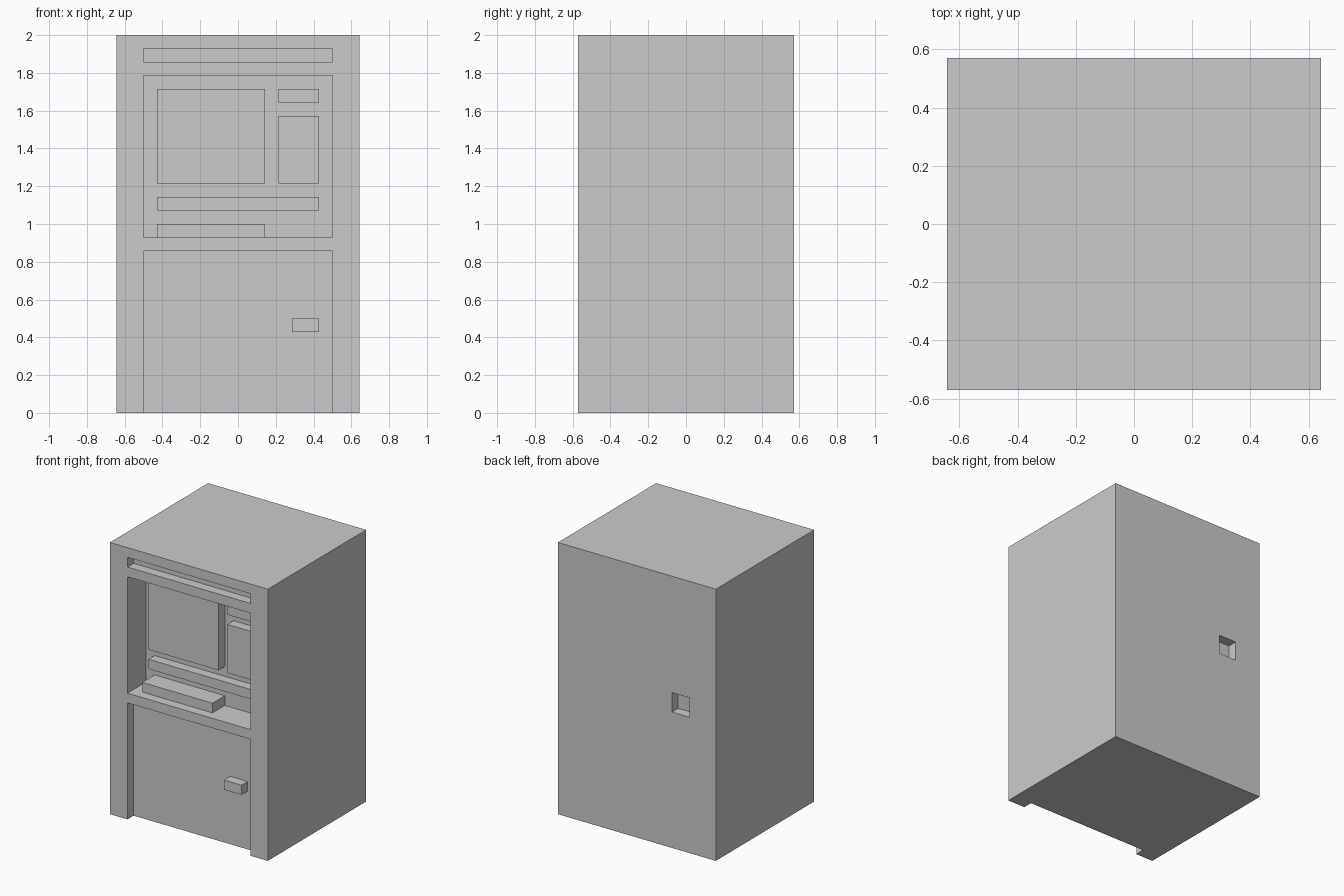
import bpy
import bmesh
from mathutils import Vector

if "Cube" in bpy.data.objects:
    bpy.data.objects.remove(bpy.data.objects["Cube"])

U = 1 / 14              # block size: the cabinet is 18 x 16 x 28 blocks
FRONT, BACK = -8, 8


def box(name, x, y, z):
    """Box object spanning the given (min, max) block ranges."""
    lo, hi = Vector((x[0], y[0], z[0])) * U, Vector((x[1], y[1], z[1])) * U
    bm = bmesh.new()
    bmesh.ops.create_cube(bm, size=1)
    size, mid = hi - lo, (hi + lo) / 2
    for v in bm.verts:
        v.co = Vector(c * s for c, s in zip(v.co, size))
    mesh = bpy.data.meshes.new(name)
    bm.to_mesh(mesh)
    bm.free()
    obj = bpy.data.objects.new(name, mesh)
    obj.location = mid
    bpy.context.collection.objects.link(obj)
    return obj


def cut(target, name, x, y, z):
    """Carve a box-shaped recess out of the target."""
    cutter = box(name, x, y, z)
    cutter.hide_render = True
    mod = target.modifiers.new(name, 'BOOLEAN')
    mod.operation = 'DIFFERENCE'
    mod.solver = 'EXACT'
    mod.object = cutter
    bpy.context.view_layer.objects.active = target
    bpy.ops.object.modifier_apply(modifier=name)
    bpy.data.objects.remove(cutter)


# Cabinet with its recesses
cabinet = box("cabinet", (-9, 9), (FRONT, BACK), (0, 28))
cut(cabinet, "top_slot", (-7, 7), (FRONT - 1, FRONT + 1), (26, 27))
cut(cabinet, "console_bay", (-7, 7), (FRONT - 1, FRONT + 3), (13, 25))
cut(cabinet, "door_recess", (-7, 7), (FRONT - 1, FRONT + 1), (-1, 12))
cut(cabinet, "rear_socket", (-6, -4), (BACK - 1, BACK + 1), (14, 16))

# Raised panels on the back wall of the console bay
bay = (FRONT + 2, FRONT + 3)
box("screen", (-6, 2), bay, (17, 24))
box("indicator_strip", (3, 6), bay, (23, 24))
box("control_panel", (3, 6), bay, (17, 22))
box("lower_bar", (-6, 6), bay, (15, 16))

# Keyboard on the bay shelf, handle on the lower door
box("keyboard", (-6, 2), (FRONT + 1, FRONT + 3), (13, 14))
box("door_handle", (4, 6), (FRONT, FRONT + 1), (6, 7))
